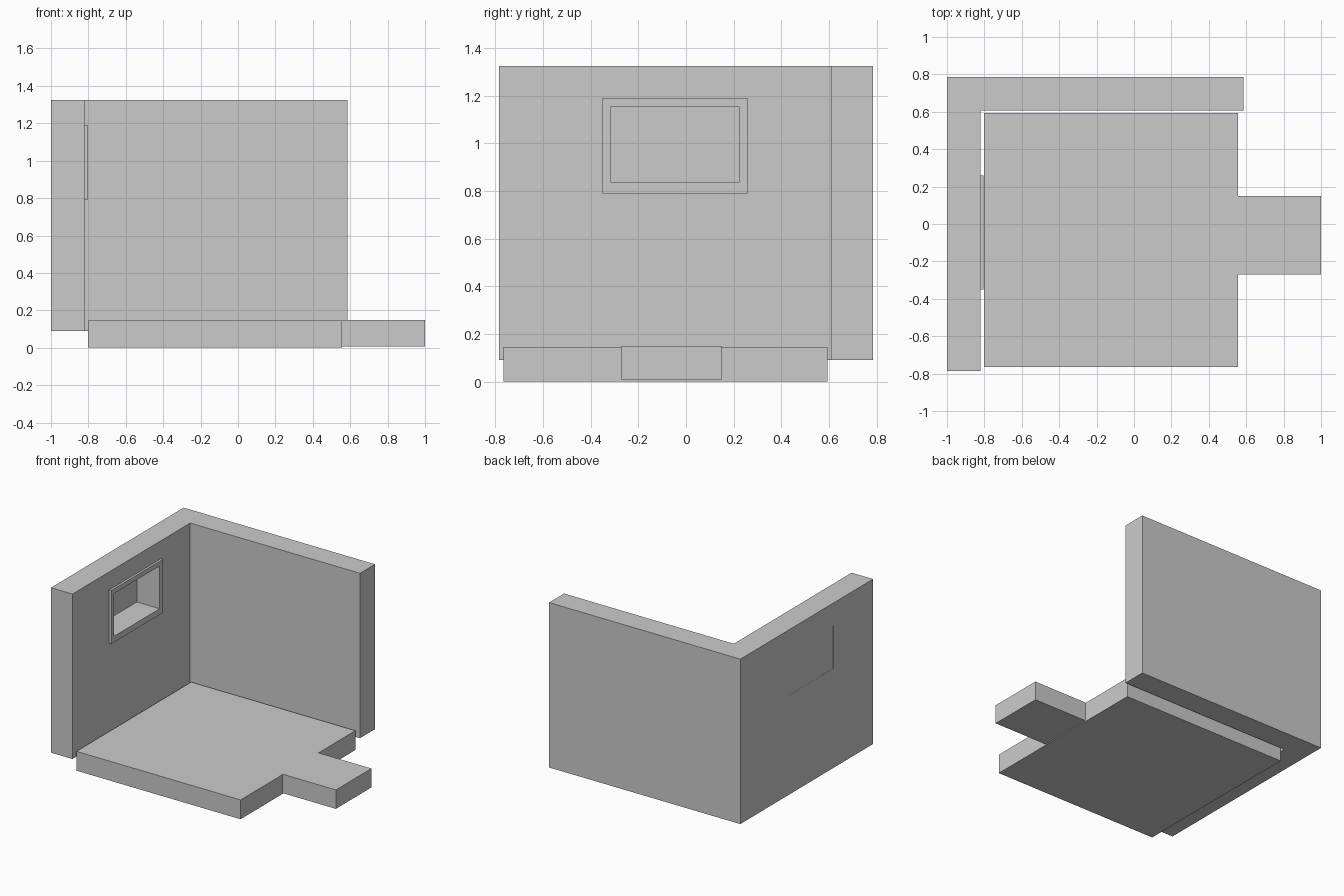
import bpy, bmesh

if "Cube" in bpy.data.objects:
    bpy.data.objects.remove(bpy.data.objects["Cube"])


def extrude_profile(name, pts, z0, z1):
    """Prism from an XY outline (counter-clockwise)."""
    bm = bmesh.new()
    face = bm.faces.new([bm.verts.new((x, y, z0)) for x, y in pts])
    res = bmesh.ops.extrude_face_region(bm, geom=[face])
    for v in res["geom"]:
        if isinstance(v, bmesh.types.BMVert):
            v.co.z = z1
    bmesh.ops.recalc_face_normals(bm, faces=bm.faces)
    me = bpy.data.meshes.new(name)
    bm.to_mesh(me)
    bm.free()
    ob = bpy.data.objects.new(name, me)
    bpy.context.collection.objects.link(ob)
    return ob


def box(name, x, y, z):
    pts = [(x[0], y[0]), (x[1], y[0]), (x[1], y[1]), (x[0], y[1])]
    return extrude_profile(name, pts, *z)


def cut(target, cutter):
    mod = target.modifiers.new("opening", 'BOOLEAN')
    mod.operation = 'DIFFERENCE'
    mod.solver = 'EXACT'
    mod.object = cutter
    cutter.hide_render = True
    cutter.hide_set(True)


# Window dimensions
OPEN_Y, OPEN_Z = (-0.315, 0.222), (0.835, 1.155)

# L-shaped walls
walls = extrude_profile("walls", [
    (-1, -0.785), (-0.822, -0.785), (-0.822, 0.608),
    (0.585, 0.608), (0.585, 0.785), (-1, 0.785)], 0.09, 1.325)

# Raised frame around the window on the inner wall face
frame = box("window_frame", (-0.83, -0.805), (-0.35, 0.258), (0.79, 1.19))

# Window opening through wall and frame
opening = box("window_cutter", (-1.1, -0.7), OPEN_Y, OPEN_Z)
cut(walls, opening)
cut(frame, opening)

# Thin pane closing the opening at the outer face
box("window_pane", (-0.999, -0.994), OPEN_Y, OPEN_Z)

# Floor slab and entrance step
box("floor", (-0.803, 0.557), (-0.765, 0.593), (0, 0.145))
box("entrance_step", (0.557, 1), (-0.27, 0.15), (0.007, 0.149))
